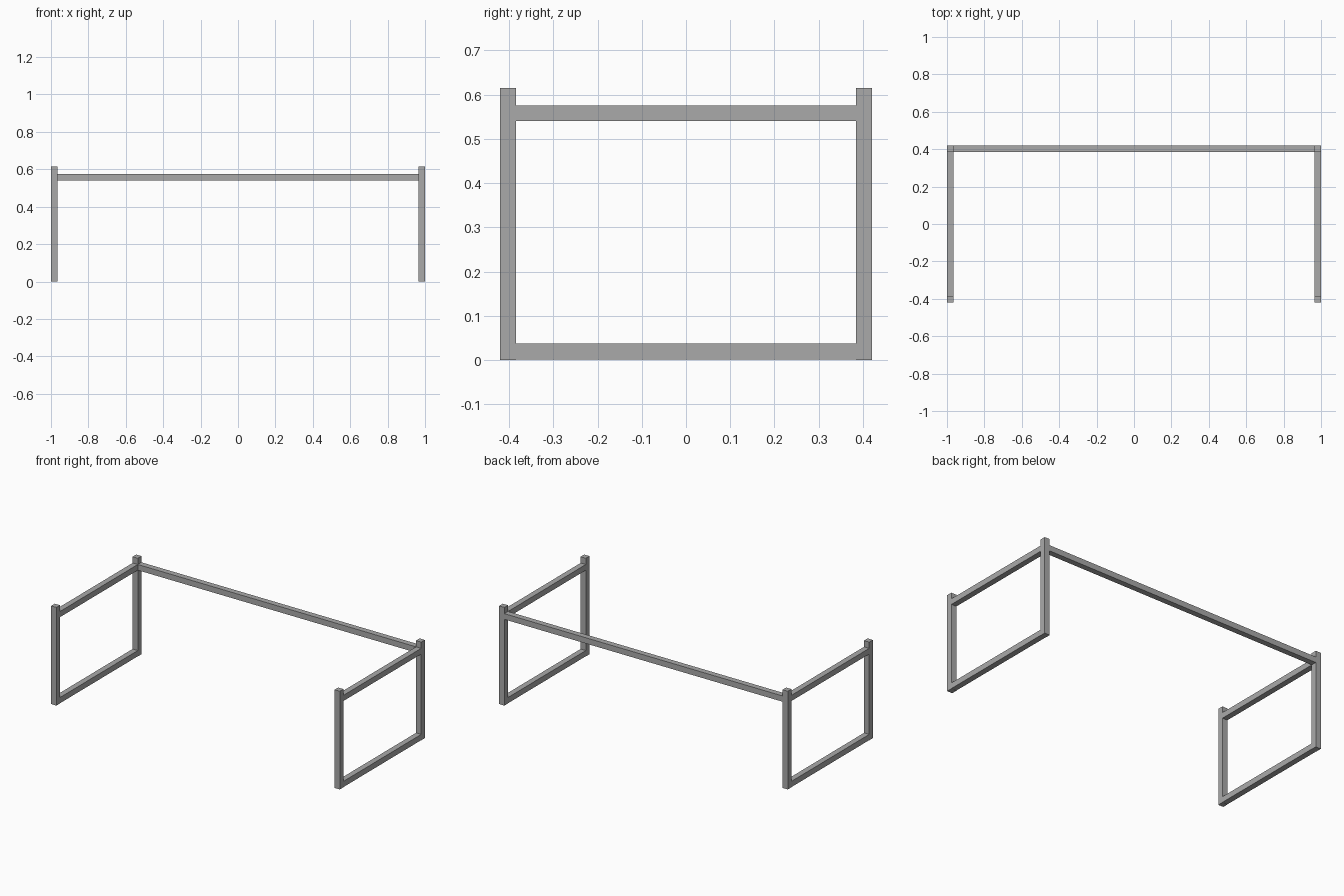
import bpy

cube = bpy.data.objects.get("Cube")
if cube:
    bpy.data.objects.remove(cube, do_unlink=True)

# Painted metal
GREY = (0.40, 0.40, 0.40, 1.0)
metal = bpy.data.materials.new("grey metal")
metal.use_nodes = True
metal.diffuse_color = GREY
metal.node_tree.nodes["Principled BSDF"].inputs["Base Color"].default_value = GREY

TUBE = 0.036          # square tube thickness
HALF_X, HALF_Y = 1.0, 0.421
HEIGHT = 0.615
RAIL_Z = 0.558        # centre height of the upper rails
POST_X = HALF_X - TUBE / 2
POST_Y = HALF_Y - TUBE / 2


def bar(name, centre, size):
    bpy.ops.mesh.primitive_cube_add(size=1, location=centre)
    obj = bpy.context.object
    obj.name = name
    obj.scale = size
    bpy.ops.object.transform_apply(location=False, rotation=False, scale=True)
    obj.data.materials.append(metal)
    return obj


# Two rectangular end frames
inner_y = 2 * (HALF_Y - TUBE)
for side, sx in (("left", 1), ("right", -1)):
    x = sx * POST_X
    for end, sy in (("front", -1), ("back", 1)):
        bar(f"{side}_{end}_post", (x, sy * POST_Y, HEIGHT / 2), (TUBE, TUBE, HEIGHT))
    bar(f"{side}_upper_rail", (x, 0, RAIL_Z), (TUBE, inner_y, TUBE))
    bar(f"{side}_floor_rail", (x, 0, 0.019), (TUBE, inner_y, TUBE))

# Long rail joining the back posts
bar("back_rail", (0, POST_Y, RAIL_Z), (2 * (HALF_X - TUBE), TUBE, TUBE))
